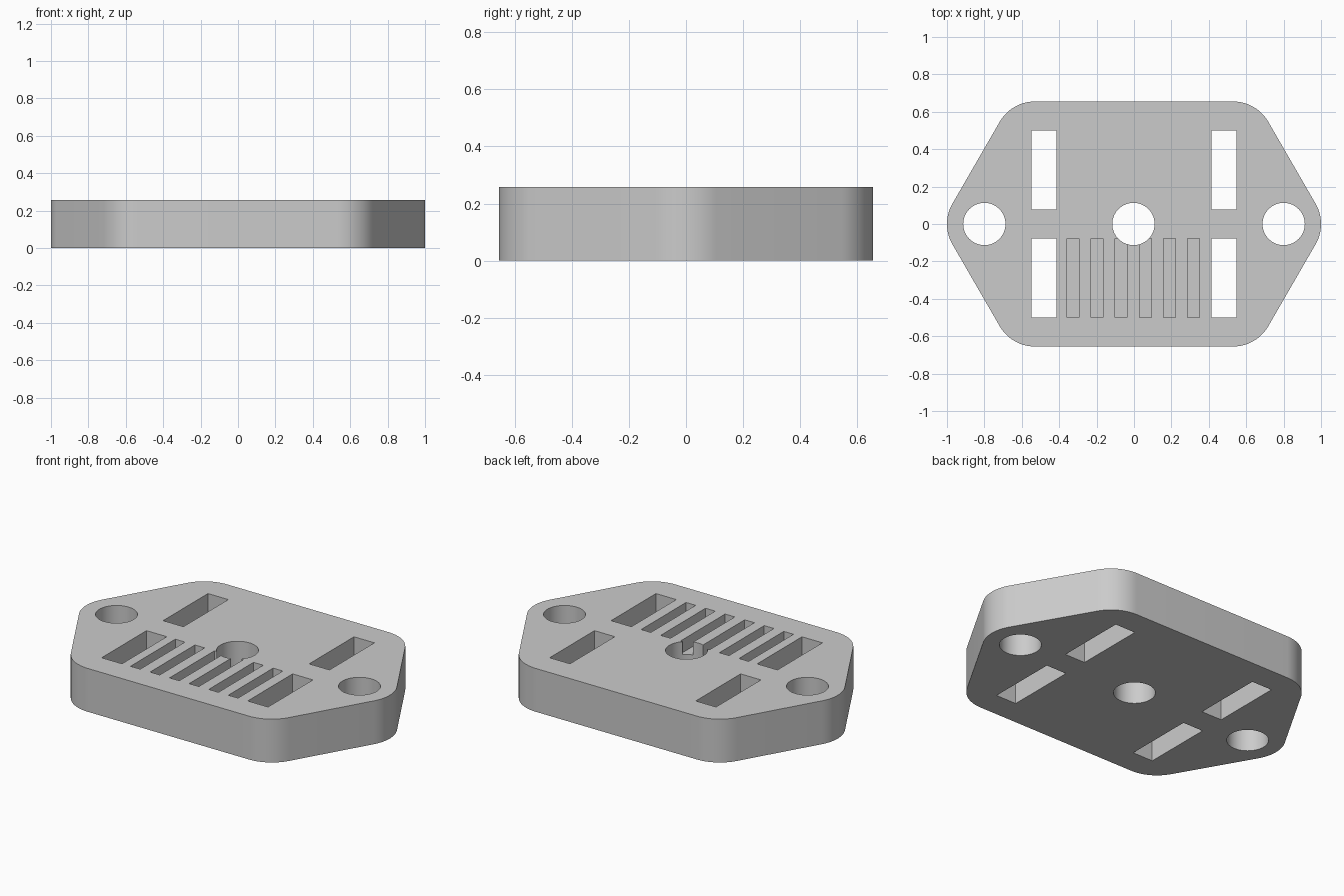
import bpy, bmesh
from math import cos, sin, radians

if "Cube" in bpy.data.objects:
    bpy.data.objects.remove(bpy.data.objects["Cube"], do_unlink=True)

HEIGHT = 0.258
CORNER_R = 0.217
GROOVE_DEPTH = 0.077

grey = bpy.data.materials.new("light_grey")
grey.use_nodes = True
grey.diffuse_color = (0.6, 0.6, 0.6, 1)
grey.node_tree.nodes["Principled BSDF"].inputs["Base Color"].default_value = (0.6, 0.6, 0.6, 1)


def prism(name, outline, bottom, top):
    """Extrude a flat outline between two heights."""
    bm = bmesh.new()
    face = bm.faces.new([bm.verts.new((x, y, bottom)) for x, y in outline])
    side = bmesh.ops.extrude_face_region(bm, geom=[face])
    verts = [v for v in side["geom"] if isinstance(v, bmesh.types.BMVert)]
    bmesh.ops.translate(bm, verts=verts, vec=(0, 0, top - bottom))
    bmesh.ops.recalc_face_normals(bm, faces=bm.faces)
    mesh = bpy.data.meshes.new(name)
    bm.to_mesh(mesh)
    bm.free()
    mesh.materials.append(grey)
    obj = bpy.data.objects.new(name, mesh)
    bpy.context.collection.objects.link(obj)
    return obj


def arc(cx, cy, radius, start, end, steps):
    angles = [radians(start + (end - start) * i / steps) for i in range(steps + 1)]
    return [(cx + radius * cos(a), cy + radius * sin(a)) for a in angles]


def circle(cx, radius):
    return arc(cx, 0, radius, 0, 360, 64)[:-1]


def rectangle(x0, x1, y0, y1):
    return [(x0, y0), (x1, y0), (x1, y1), (x0, y1)]


# Plate: a stretched hexagon with rounded corners
cx, cy = 0.53, 0.655 - CORNER_R
tip = 1 - CORNER_R
corners = [(tip, 0, -30), (cx, cy, 30), (-cx, cy, 90),
           (-tip, 0, 150), (-cx, -cy, 210), (cx, -cy, 270)]
outline = []
for x, y, start in corners:
    outline += arc(x, y, CORNER_R, start, start + 60, 14)
plate = prism("plate", outline, 0, HEIGHT)

# Cutters: bolt holes, four through slots and a row of shallow grooves
cutters = [prism("hole_cutter", circle(x, 0.113), -0.1, HEIGHT + 0.1)
           for x in (-0.8, -0.003, 0.8)]
for x in (-0.548, 0.414):
    for y in (-0.5, 0.078):
        cutters.append(prism("slot_cutter", rectangle(x, x + 0.134, y, y + 0.422),
                             -0.1, HEIGHT + 0.1))
for i in range(6):
    x = -0.358 + 0.1288 * i
    cutters.append(prism("groove_cutter", rectangle(x, x + 0.064, -0.5, -0.078),
                         HEIGHT - GROOVE_DEPTH, HEIGHT + 0.1))

# Cut the plate and discard the cutters
bpy.ops.object.select_all(action='DESELECT')
plate.select_set(True)
bpy.context.view_layer.objects.active = plate
for cutter in cutters:
    cutter.hide_render = True
    cut = plate.modifiers.new("cut", 'BOOLEAN')
    cut.operation = 'DIFFERENCE'
    cut.solver = 'EXACT'
    cut.object = cutter
    bpy.ops.object.modifier_apply(modifier=cut.name)
    bpy.data.objects.remove(cutter, do_unlink=True)

bpy.ops.object.shade_smooth_by_angle(angle=radians(25))
